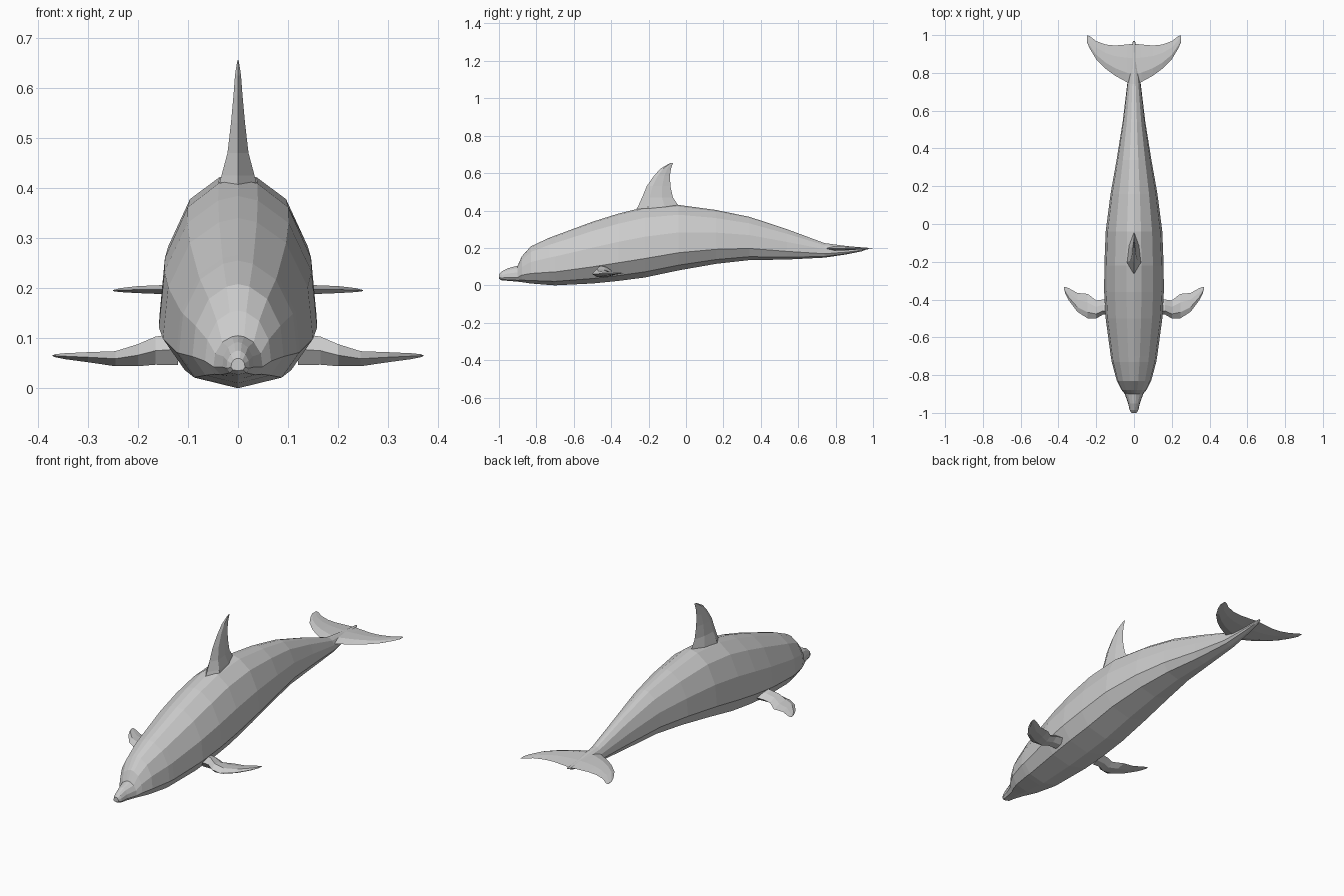
import bpy, bmesh


def loft(name, rings, mirror=False):
    """Skin a row of equal-sized closed rings and cap both ends."""
    bm = bmesh.new()
    rows = [[bm.verts.new(p) for p in ring] for ring in rings]
    n = len(rows[0])
    for a, b in zip(rows, rows[1:]):
        for i in range(n):
            j = (i + 1) % n
            bm.faces.new((a[i], a[j], b[j], b[i]))
    bm.faces.new(rows[0])
    bm.faces.new(rows[-1])
    bmesh.ops.recalc_face_normals(bm, faces=bm.faces)
    mesh = bpy.data.meshes.new(name)
    bm.to_mesh(mesh)
    bm.free()
    obj = bpy.data.objects.new(name, mesh)
    bpy.context.collection.objects.link(obj)
    if mirror:
        obj.modifiers.new("mirror", 'MIRROR').use_axis[0] = True
    return obj


def foil(lead, trail, half):
    """Thin six-sided fin section as (chord, thickness) pairs."""
    c = trail - lead
    return [(lead, 0), (lead + .25 * c, half), (lead + .65 * c, .75 * half),
            (trail, 0), (lead + .65 * c, -.75 * half), (lead + .25 * c, -half)]


# Body and beak: y, bottom z, top z, half width
stations = [
    (-1.00, .035, .06, .014), (-.985, .027, .075, .023), (-.95, .024, .092, .031),
    (-.90, .020, .105, .049), (-.878, .017, .155, .066), (-.83, .010, .208, .091),
    (-.73, .002, .255, .118), (-.70, .000, .266, .123), (-.50, .010, .340, .150),
    (-.36, .024, .384, .158), (-.22, .042, .418, .157), (-.04, .080, .430, .150),
    (.16, .115, .403, .124), (.34, .135, .366, .092), (.54, .138, .300, .060),
    (.74, .148, .226, .036), (.86, .166, .210, .022), (.94, .182, .203, .012),
    (.97, .195, .202, .005)]
# Right half of the cross-section: width share, height share
half = [(.25, .975), (.64, .85), (.93, .58), (1, .27), (.71, .08)]
section = [(0, 1)] + half + [(0, 0)] + [(-u, v) for u, v in reversed(half)]
loft("body", [[(w * u, y, lo + (hi - lo) * v) for u, v in section]
              for y, lo, hi, w in stations])

# Dorsal fin: z, leading y, trailing y, half thickness
dorsal = [(.39, -.275, -.02, .042), (.425, -.255, -.04, .033), (.47, -.235, -.07, .021),
          (.53, -.21, -.083, .014), (.585, -.172, -.086, .009), (.625, -.135, -.08, .006),
          (.645, -.10, -.073, .003), (.655, -.083, -.069, .001)]
loft("dorsal_fin", [[(t, y, z) for y, t in foil(a, b, h)] for z, a, b, h in dorsal])

# Paired fins: x, leading y, trailing y, centre z, half thickness
flipper = [(.12, -.48, -.395, .078, .032), (.165, -.48, -.40, .075, .028),
           (.20, -.50, -.405, .066, .022), (.245, -.50, -.37, .059, .015),
           (.30, -.465, -.365, .062, .010), (.345, -.405, -.34, .064, .006),
           (.365, -.365, -.332, .065, .003), (.37, -.345, -.333, .065, .001)]
fluke = [(0, .735, .955, .197, .012), (.04, .752, .95, .197, .012),
         (.10, .785, .945, .197, .011), (.15, .822, .950, .197, .009),
         (.20, .872, .968, .197, .007), (.235, .93, .995, .196, .004),
         (.25, .965, 1.0, .195, .001)]
for name, rows in (("flippers", flipper), ("tail_flukes", fluke)):
    loft(name, [[(x, y, z + t) for y, t in foil(a, b, h)] for x, a, b, z, h in rows],
         mirror=True)
